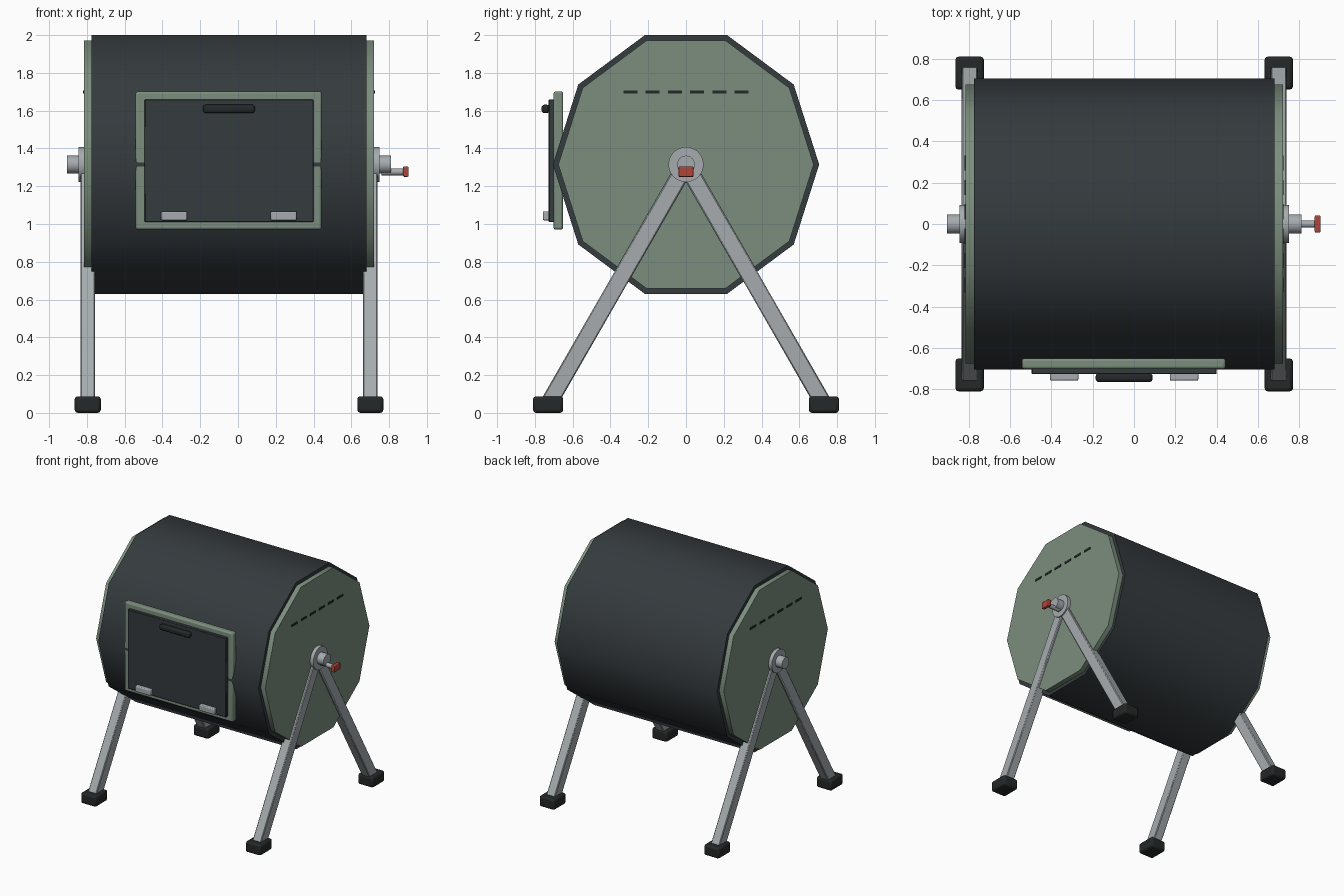
import bpy, bmesh, math
from mathutils import Vector, Matrix

if "Cube" in bpy.data.objects:
    bpy.data.objects.remove(bpy.data.objects["Cube"])

CX, AZ = -0.0475, 1.315   # drum middle in x, axle height


def mat(name, rgb):
    m = bpy.data.materials.new(name)
    m.diffuse_color = (*rgb, 1)
    m.use_nodes = True
    m.node_tree.nodes["Principled BSDF"].inputs["Base Color"].default_value = m.diffuse_color
    return m


DARK = mat("charcoal", (0.035, 0.043, 0.048))
GREEN = mat("sage", (0.20, 0.27, 0.21))
STEEL = mat("steel", (0.38, 0.41, 0.43))
RUBBER = mat("rubber", (0.018, 0.021, 0.021))
RED = mat("red", (0.45, 0.06, 0.04))


def finish(bm, name, material, bevel=0, segs=2, angle=40):
    bmesh.ops.recalc_face_normals(bm, faces=bm.faces)
    me = bpy.data.meshes.new(name)
    bm.to_mesh(me)
    bm.free()
    ob = bpy.data.objects.new(name, me)
    bpy.context.collection.objects.link(ob)
    me.materials.append(material)
    if bevel:
        b = ob.modifiers.new("bevel", 'BEVEL')
        b.width, b.segments = bevel, segs
    bpy.ops.object.select_all(action='DESELECT')
    ob.select_set(True)
    bpy.context.view_layer.objects.active = ob
    bpy.ops.object.shade_smooth_by_angle(angle=math.radians(angle))
    return ob


def box(name, x, y, z, material, bevel=0, segs=2):
    """Box from (min, max) ranges."""
    bm = bmesh.new()
    bmesh.ops.create_cube(bm, size=1)
    for v in bm.verts:
        v.co = Vector([(r[0] + r[1]) / 2 + c * (r[1] - r[0]) for r, c in zip((x, y, z), v.co)])
    return finish(bm, name, material, bevel, segs)


def prism(name, x0, x1, ry, rz, n, material, z=AZ):
    """n-sided prism along x."""
    bm = bmesh.new()
    rings = []
    for x in (x0, x1):
        rings.append([bm.verts.new((x, ry * math.cos(2 * math.pi * i / n),
                                    z + rz * math.sin(2 * math.pi * i / n))) for i in range(n)])
    for i in range(n):
        j = (i + 1) % n
        bm.faces.new((rings[0][i], rings[0][j], rings[1][j], rings[1][i]))
    bm.faces.new(rings[0])
    bm.faces.new(rings[1])
    return finish(bm, name, material)


# Ten-sided drum
prism("drum", CX - 0.7275, CX + 0.7275, 0.705, 0.72, 10, DARK)

for s, side in ((-1, "left"), (1, "right")):
    def at(a, b):
        return sorted((CX + s * a, CX + s * b))

    # End cap, vent slots and bearing
    prism(side + "_end_cap", *at(0.70, 0.768), 0.676, 0.69, 10, GREEN)
    for i in range(6):
        y = (i - 2.5) * 0.118
        box(f"{side}_vent_slot_{i + 1}", at(0.755, 0.772), (y - 0.037, y + 0.037),
            (1.69, 1.708), RUBBER)
    prism(side + "_bearing_flange", *at(0.74, 0.797), 0.093, 0.093, 32, STEEL)

    # A-frame legs and rubber feet
    for t, end in ((-1, "front"), (1, "back")):
        a, b = Vector((CX + s * 0.7475, 0, AZ)), Vector((CX + s * 0.7475, t * 0.73, 0.045))
        d = b - a
        bm = bmesh.new()
        bmesh.ops.create_cube(bm, size=1)
        bmesh.ops.scale(bm, vec=(0.077, 0.09, d.length), verts=bm.verts)
        rot = Matrix.Rotation(math.atan2(-d.y, d.z), 4, 'X')
        bmesh.ops.transform(bm, matrix=Matrix.Translation((a + b) / 2) @ rot, verts=bm.verts)
        finish(bm, f"{end}_{side}_leg", STEEL, 0.006, 1)
        box(f"{end}_{side}_foot", at(0.679, 0.817), (t * 0.73 - 0.08, t * 0.73 + 0.08),
            (0, 0.088), RUBBER, 0.016)

# Axle through the drum, with crank pin and red grip
prism("axle", -0.905, 0.81, 0.047, 0.047, 24, STEEL)
prism("crank_pin", 0.76, 0.88, 0.018, 0.018, 16, STEEL, 1.276)
box("crank_grip", (0.874, 0.903), (-0.041, 0.041), (1.25, 1.304), RED, 0.005)

# Loading door
box("door_frame", (-0.543, 0.443), (-0.702, -0.65), (0.97, 1.702), GREEN, 0.012)
box("door_panel", (-0.495, 0.40), (-0.727, -0.69), (1.01, 1.66), DARK, 0.004, 1)
box("door_handle", (-0.186, 0.09), (-0.765, -0.722), (1.587, 1.632), RUBBER, 0.016, 3)
for i, x in enumerate((-0.338, 0.242)):
    box(f"door_hinge_{i + 1}", (x - 0.069, x + 0.069), (-0.758, -0.72), (1.019, 1.067), STEEL, 0.007)
